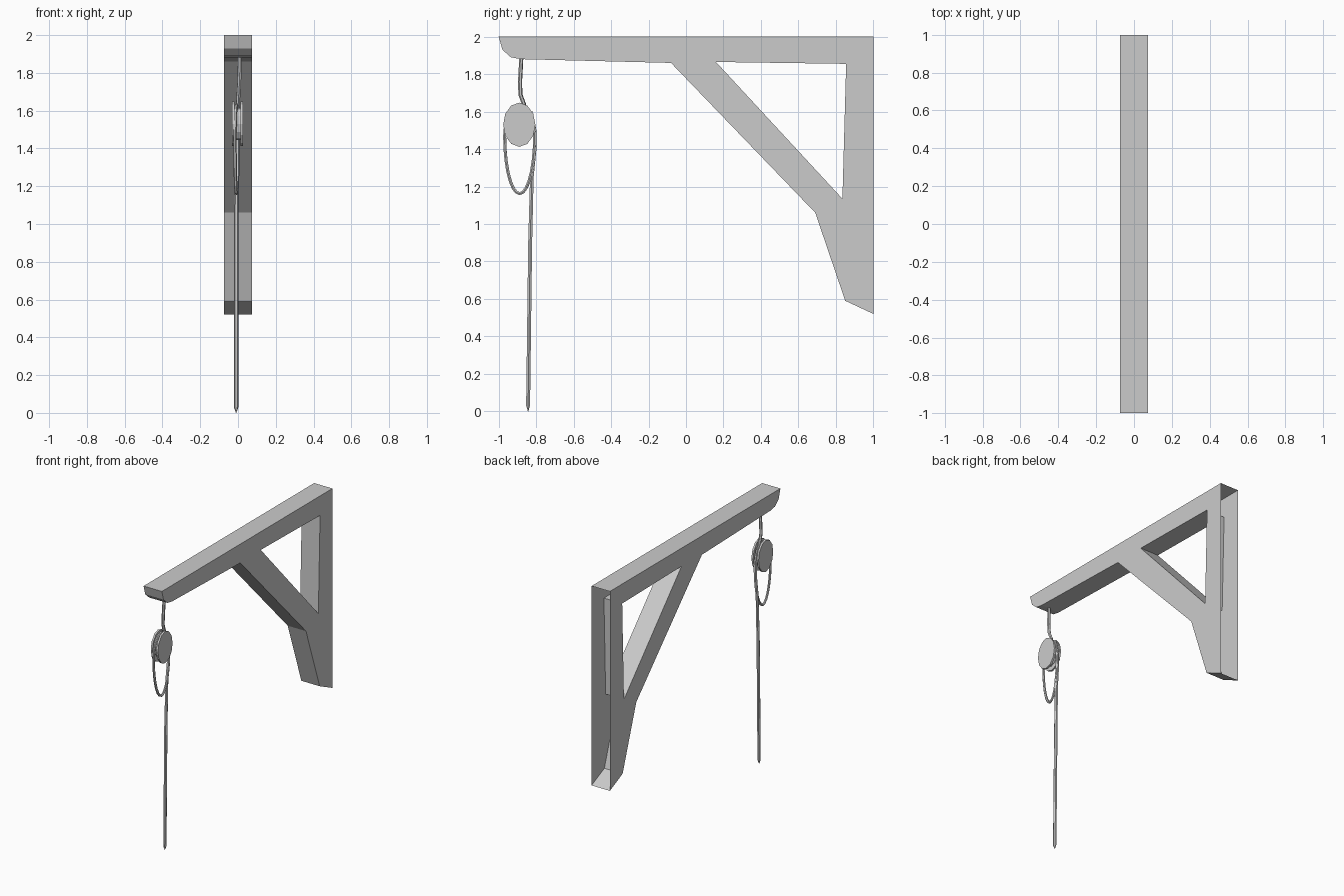
import bpy, bmesh, math
from mathutils import Matrix

if "Cube" in bpy.data.objects:
    bpy.data.objects.remove(bpy.data.objects["Cube"])

grey = bpy.data.materials.new("plain_grey")
grey.use_nodes = True
GREY = (0.6, 0.6, 0.6, 1)
grey.diffuse_color = GREY
grey.node_tree.nodes["Principled BSDF"].inputs["Base Color"].default_value = GREY


def add_object(name, data):
    obj = bpy.data.objects.new(name, data)
    data.materials.append(grey)
    bpy.context.collection.objects.link(obj)
    return obj


def mesh_object(name, bm):
    mesh = bpy.data.meshes.new(name)
    bm.to_mesh(mesh)
    bm.free()
    return add_object(name, mesh)


# Bracket: hollow shell of two cheeks and the walls between them, open at the back
HALF = 0.075
BACK = 1.0
outline = [(BACK, 2), (-1, 2), (-0.98, 1.93), (-0.935, 1.89), (-0.88, 1.88),
           (-0.08, 1.86), (0.69, 1.06), (0.85, 0.59), (BACK, 0.52)]
window = [(0.16, 1.865), (0.855, 1.855), (0.835, 1.135)]

bm = bmesh.new()
cheeks = []
for x in (-HALF, HALF):
    loops, edges = [], []
    for profile in (outline, window):
        verts = [bm.verts.new((x, y, z)) for y, z in profile]
        edges += [bm.edges.new((v, verts[i - 1])) for i, v in enumerate(verts)]
        loops.append(verts)
    bmesh.ops.triangle_fill(bm, edges=edges, use_beauty=True, normal=(math.copysign(1, x), 0, 0))
    cheeks.append(loops)
for right, left in zip(*cheeks):
    for i in range(len(right)):
        a, b = right[i - 1], right[i]
        if a.co.y < BACK or b.co.y < BACK:
            bm.faces.new((a, b, left[i], left[i - 1]))
bmesh.ops.recalc_face_normals(bm, faces=bm.faces[:])
bmesh.ops.dissolve_limit(bm, angle_limit=0.01, verts=bm.verts[:], edges=bm.edges[:])
# Face orientation is fixed by the roof pointing up
if max(bm.faces, key=lambda f: f.calc_center_median().z).normal.z < 0:
    bmesh.ops.reverse_faces(bm, faces=bm.faces[:])
mesh_object("bracket_frame", bm)


# Pulley: two oval cheek plates with a narrower wheel between them
def disc(name, x, depth, ry, rz):
    bm = bmesh.new()
    bmesh.ops.create_cone(bm, cap_ends=True, segments=12, radius1=1, radius2=1, depth=depth)
    bm.transform(Matrix.Translation((x, -0.89, 1.53))
                 @ Matrix.Diagonal((1, ry, rz, 1))
                 @ Matrix.Rotation(math.pi / 2, 4, 'Y'))
    return mesh_object(name, bm)


disc("pulley_plate_right", -0.026, 0.014, 0.086, 0.118)
disc("pulley_plate_left", 0.019, 0.014, 0.086, 0.118)
disc("pulley_wheel", -0.0035, 0.035, 0.06, 0.085)


# Ropes: round tubes along a path, each point being x, y, z, relative thickness
def rope(name, points, radius, closed=False):
    curve = bpy.data.curves.new(name, 'CURVE')
    curve.dimensions = '3D'
    curve.bevel_depth = radius
    curve.bevel_resolution = 1
    curve.use_fill_caps = True
    spline = curve.splines.new('POLY')
    spline.points.add(len(points) - 1)
    spline.use_cyclic_u = closed
    for p, (x, y, z, thick) in zip(spline.points, points):
        p.co = (x, y, z, 1)
        p.radius = thick
    obj = add_object(name, curve)
    bpy.ops.object.select_all(action='DESELECT')
    obj.select_set(True)
    bpy.context.view_layer.objects.active = obj
    bpy.ops.object.convert(target='MESH')
    bpy.ops.object.shade_smooth_by_angle()


rope("hanging_rope", [(0.01, -0.879, 1.89, 1), (0.007, -0.886, 1.76, 1),
                      (0.003, -0.884, 1.69, 1), (0, -0.865, 1.64, 1),
                      (-0.003, -0.86, 1.58, 1)], 0.011)

loop = []
for i in range(28):
    a = 2 * math.pi * i / 28
    height = 0.16 if math.sin(a) > 0 else 0.305
    loop.append((-0.008 + 0.008 * math.cos(a), -0.888 + 0.08 * math.cos(a),
                 1.467 + height * math.sin(a), 1))
rope("rope_loop", loop, 0.009, closed=True)

rope("long_rope", [(-0.005, -0.83, 1.6, 1), (-0.005, -0.808, 1.5, 1), (-0.005, -0.808, 1.4, 1),
                   (-0.008, -0.823, 1.25, 1), (-0.01, -0.832, 0.9, 1.1),
                   (-0.01, -0.843, 0.03, 1.1), (-0.01, -0.843, 0, 0.1)], 0.011)
